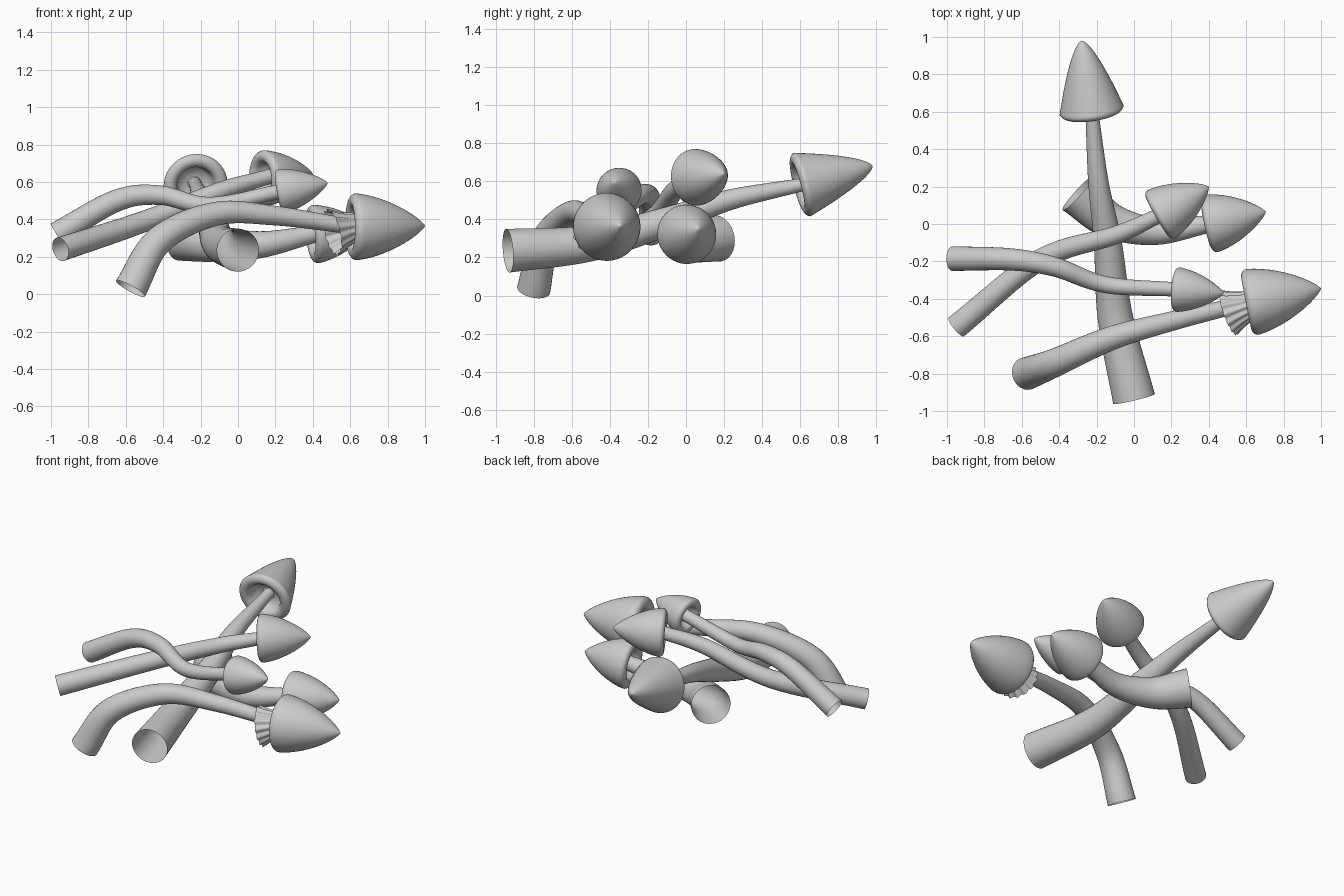
import bpy, bmesh, math
from mathutils import Vector

if "Cube" in bpy.data.objects:
    bpy.data.objects.remove(bpy.data.objects["Cube"])


def spline(keys, steps=8):
    """Smooth path through the key points."""
    k = [2 * keys[0] - keys[1]] + keys + [2 * keys[-1] - keys[-2]]
    out = []
    for i in range(1, len(k) - 2):
        a, b, c, d = k[i - 1:i + 3]
        for s in range(steps):
            t = s / steps
            out.append(b + (c - a) * t / 2 + (2 * a - 5 * b + 4 * c - d) * t * t / 2
                       + (3 * b - a - 3 * c + d) * t ** 3 / 2)
    return out + [k[-2]]


def skin(name, rings):
    """Join rings of points (a one-point ring is a tip) into a smooth mesh."""
    bm = bmesh.new()
    vs = [[bm.verts.new(p) for p in r] for r in rings]
    for a, b in zip(vs, vs[1:]):
        n = len(a)
        for i in range(n):
            j = (i + 1) % n
            bm.faces.new((a[i], a[j], b[0]) if len(b) == 1 else (a[i], a[j], b[j], b[i]))
    bmesh.ops.recalc_face_normals(bm, faces=bm.faces)
    for f in bm.faces:
        f.smooth = True
    me = bpy.data.meshes.new(name)
    bm.to_mesh(me)
    bm.free()
    ob = bpy.data.objects.new(name, me)
    bpy.context.collection.objects.link(ob)


def ring(c, side, axis, r, n=48, ripple=0, folds=14):
    """Circle round c, square to the axis, with an optional pleat."""
    u = (side - axis * side.dot(axis)).normalized()
    v = axis.cross(u)
    pts = []
    for i in range(n):
        a = math.tau * i / n
        pts.append(c + r * (1 + ripple * math.cos(folds * a)) * (u * math.cos(a) + v * math.sin(a)))
    return pts


def stem(name, keys, r0, r1):
    p = spline(keys)
    rings, side = [], Vector((0.3, 0.2, 1))
    for i, c in enumerate(p):
        d = (p[min(i + 1, len(p) - 1)] - p[max(i - 1, 0)]).normalized()
        pts = ring(c, side, d, r0 + (r1 - r0) * i / (len(p) - 1), 28)
        side = pts[0] - c  # carry the frame so the tube does not twist
        rings.append(pts)
    rings.append([q + d * 0.06 for q in pts])  # run up into the cap
    skin(name, rings)


def cap(name, base, tip, r, bulge, power):
    axis = (tip - base).normalized()
    # hollow underside, rolled rim, then the outer cone
    prof = [(0.2, 0.16), (0.45, 0.15)]
    for i in range(9):
        a = math.pi * (1 - i / 9)
        prof.append((0.78 + 0.22 * math.cos(a), 0.06 - 0.1 * math.sin(a)))
    for i in range(17):
        h = 0.06 + 0.93 * math.sin(math.pi / 2 * i / 16)
        prof.append(((1 - h ** bulge) ** power, h))
    rings = [ring(base.lerp(tip, h), Vector((0, 0.1, 1)), axis, f * r) for f, h in prof]
    skin(name, rings + [[tip]])


# Stem points (last = cap base), stem radii, cap tip, cap radius
mushrooms = {
    "long": ([(0, -.935, .235), (-.1, -.5, .275), (-.14, -.1, .39), (-.19, .22, .5), (-.225, .6, .58)],
             .115, .035, (-.28, .98, .68), .175),
    "upper": ([(-.95, -.55, .24), (-.5, -.19, .39), (-.1, -.06, .55), (.135, .045, .62)],
              .065, .04, (.4, .2, .64), .15),
    "small": ([(-.97, -.185, .32), (-.65, -.19, .5), (-.42, -.23, .53), (-.15, -.325, .475), (.225, -.35, .55)],
              .066, .038, (.48, -.37, .595), .12),
    "thick": ([(-.3, .165, .3), (-.13, .02, .27), (.12, -.04, .265), (.4, 0, .32)],
              .122, .047, (.705, .065, .35), .158),
    "arched": ([(-.575, -.8, .03), (-.42, -.74, .29), (-.12, -.61, .43), (.2, -.52, .42), (.615, -.42, .36)],
               .088, .04, (1, -.345, .365), .18),
}
for name, (keys, r0, r1, tip, r) in mushrooms.items():
    keys = [Vector(k) for k in keys]
    stem(name + "_stem", keys, r0, r1)
    shape = (1, 0.65) if name == "long" else (1.6, 0.8)  # flared or plump cone
    cap(name + "_cap", keys[-1], Vector(tip), r, *shape)

# Pleated skirt below the arched mushroom's cap
a, b = Vector((.505, -.475, .33)), Vector((.63, -.43, .36))
skin("stem_skirt", [ring(a.lerp(b, t), Vector((0, 0, 1)), (b - a).normalized(),
                         .075 + .047 * (1 - t) ** 1.5, 84, .06)
                    for t in (0, .25, .5, .75, 1)])
